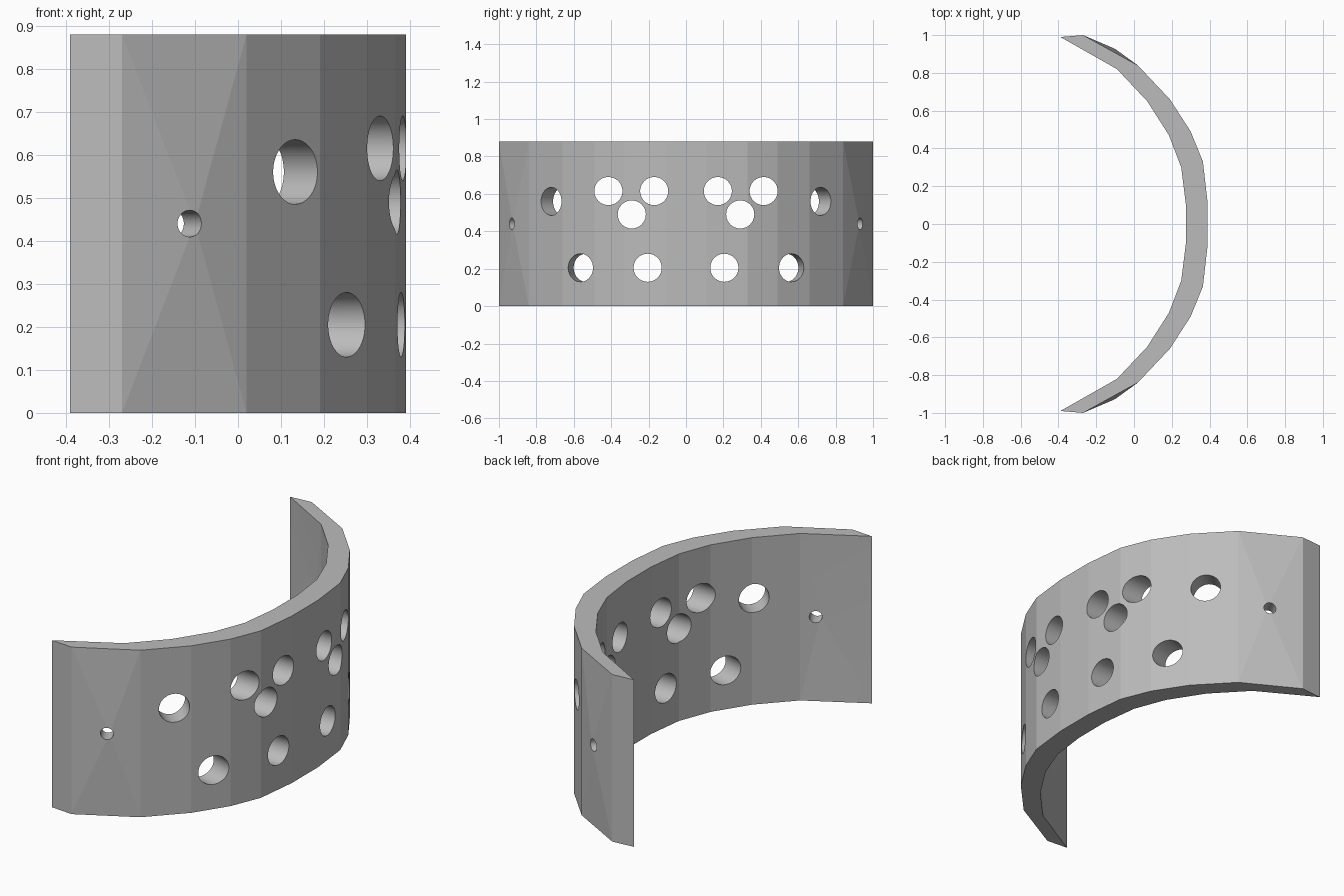
import bpy, bmesh, math
from mathutils import Matrix, Vector

cube = bpy.data.objects.get("Cube")
if cube:
    bpy.data.objects.remove(cube)

HEIGHT = 0.88

grey = bpy.data.materials.new("plain grey")
grey.use_nodes = True
grey.diffuse_color = (0.5, 0.5, 0.5, 1)
grey.node_tree.nodes["Principled BSDF"].inputs["Base Color"].default_value = (0.5, 0.5, 0.5, 1)


def mirrored(half):
    return half + [(x, -y) for x, y in reversed(half)]


# Matching outer and inner outlines of the curved band
outer = mirrored([(-.27, 1), (.02, .84), (.19, .66), (.30, .49), (.365, .33), (.39, .11)])
inner = mirrored([(-.39, .99), (-.09, .82), (.07, .65), (.185, .47), (.25, .30), (.275, .10)])
last = len(outer) - 1

bm = bmesh.new()


def column(points):
    return [[bm.verts.new((x, y, z)) for z in (0, HEIGHT)] for x, y in points]


def wall(a, b, bulge=None):
    """Wall panel, fanned around a raised centre where a bulge is given."""
    ring = [a[0], b[0], b[1], a[1]]
    if bulge is None:
        bm.faces.new(ring)
        return
    centre = bm.verts.new((*bulge, HEIGHT / 2))
    for p, q in zip(ring, ring[1:] + ring[:1]):
        bm.faces.new((p, q, centre))


out_cols, in_cols = column(outer), column(inner)
for i in range(last):
    side = 1 if i == 0 else -1
    at_end = i in (0, last - 1)
    wall(out_cols[i], out_cols[i + 1], (-.10, .927 * side) if at_end else None)
    wall(in_cols[i], in_cols[i + 1], (-.17, .877 * side) if at_end else None)
    for k in (0, 1):
        bm.faces.new((out_cols[i][k], out_cols[i + 1][k], in_cols[i + 1][k], in_cols[i][k]))
for i in (0, last):
    wall(out_cols[i], in_cols[i])
bmesh.ops.recalc_face_normals(bm, faces=bm.faces)
mesh = bpy.data.meshes.new("curved_band")
bm.to_mesh(mesh)
bm.free()
mesh.materials.append(grey)
band = bpy.data.objects.new("curved_band", mesh)
bpy.context.collection.objects.link(band)

# Drill holes: x, y, z on the outer face, turn from +x in degrees, radius
holes = [
    (.38, .17, .615, 0, .075),
    (.33, .415, .615, 0, .075),
    (.37, .29, .49, 0, .075),
    (.38, .205, .205, 0, .075),
    (.25, .563, .205, 15, .075),
    (.133, .72, .56, 43, .075),
    (-.113, .93, .44, 60, .031),
]
bm = bmesh.new()
for x, y, z, turn, radius in holes:
    for side in (1, -1):
        place = (Matrix.Translation(Vector((x, y * side, z)))
                 @ Matrix.Rotation(math.radians(turn * side), 4, "Z")
                 @ Matrix.Rotation(math.pi / 2, 4, "Y"))
        bmesh.ops.create_cone(bm, cap_ends=True, segments=64, radius1=radius,
                              radius2=radius, depth=0.5, matrix=place)
cut_mesh = bpy.data.meshes.new("hole_cutters")
bm.to_mesh(cut_mesh)
bm.free()
cut_mesh.materials.append(grey)
cutters = bpy.data.objects.new("hole_cutters", cut_mesh)
bpy.context.collection.objects.link(cutters)
cutters.hide_render = True

cut = band.modifiers.new("drill", "BOOLEAN")
cut.operation = "DIFFERENCE"
cut.solver = "EXACT"
cut.use_self = True
cut.object = cutters

# Apply the drilling, then smooth only the hole walls
bpy.ops.object.select_all(action="DESELECT")
band.select_set(True)
bpy.context.view_layer.objects.active = band
bpy.ops.object.modifier_apply(modifier=cut.name)
bpy.data.objects.remove(cutters)
bpy.ops.object.shade_smooth_by_angle(angle=math.radians(6))
